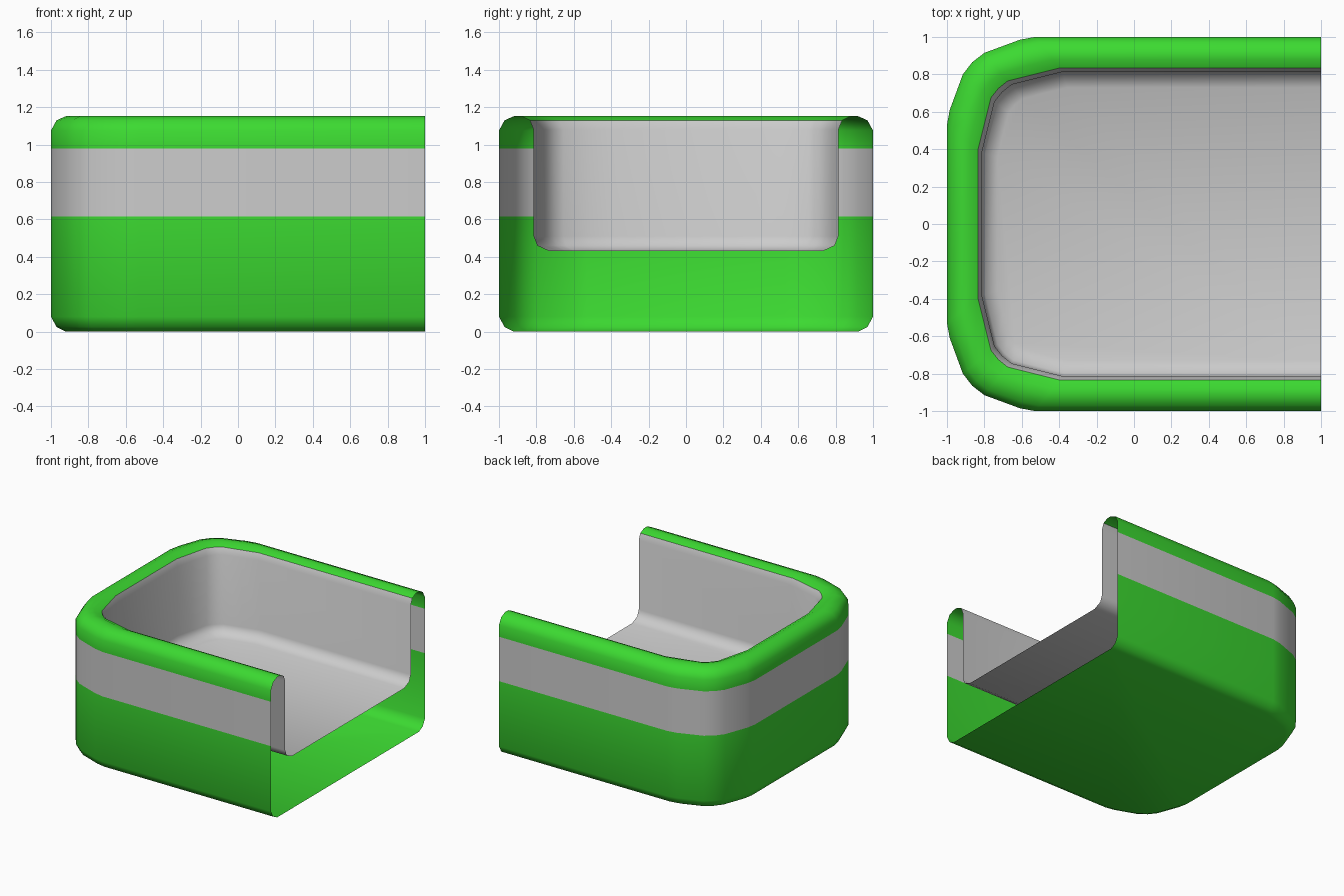
import bpy, bmesh, math

cube = bpy.data.objects.get("Cube")
if cube:
    bpy.data.objects.remove(cube, do_unlink=True)


def material(name, color):
    mat = bpy.data.materials.new(name)
    mat.diffuse_color = (*color, 1)
    mat.use_nodes = True
    bsdf = next(n for n in mat.node_tree.nodes if n.type == 'BSDF_PRINCIPLED')
    bsdf.inputs["Base Color"].default_value = (*color, 1)
    return mat


GREEN = material("bright green", (0.045, 0.70, 0.031))
GREY = material("light grey", (0.60, 0.60, 0.60))

# Half of a rounded corner, as distances from the square corner
OUTER_CORNER = [(0.47, 0), (0.39, 0.015), (0.20, 0.085), (0.135, 0.135)]
INNER_CORNER = [(0.44, 0), (0.30, 0.035), (0.16, 0.07), (0.11, 0.11)]


def outline(r, z, blend, scale):
    """U-shaped outline, open towards +x, with half width r."""
    half = []
    for (a, b), (c, d) in zip(OUTER_CORNER, INNER_CORNER):
        half.append(((a + (c - a) * blend) * scale, (b + (d - b) * blend) * scale))
    corner = half + [(b, a) for a, b in half[-2::-1]]
    front = [(1, -r)] + [(-r + a, -r + b) for a, b in corner]
    back = [(x, -y) for x, y in reversed(front)]
    return [(x, y, z) for x, y in front + back]


def lofted(name, rings, mats, rule, cap_first=False, cap_last=False):
    bm = bmesh.new()
    loops = [[bm.verts.new(p) for p in outline(*ring)] for ring in rings]
    for low, high in zip(loops, loops[1:]):
        for i in range(len(low) - 1):
            bm.faces.new((low[i], high[i], high[i + 1], low[i + 1]))
    if cap_first:
        bm.faces.new(loops[0])
    if cap_last:
        bm.faces.new(list(reversed(loops[-1])))
    for f in bm.faces:
        f.material_index = rule(f.calc_center_median().z)
    mesh = bpy.data.meshes.new(name)
    bm.to_mesh(mesh)
    bm.free()
    for m in mats:
        mesh.materials.append(m)
    ob = bpy.data.objects.new(name, mesh)
    bpy.context.collection.objects.link(ob)
    bpy.ops.object.select_all(action='DESELECT')
    ob.select_set(True)
    bpy.context.view_layer.objects.active = ob
    bpy.ops.object.shade_smooth_by_angle(angle=math.radians(50))


# Outer shell: underside, walls with a grey band, and rolled rim
lofted("outer_shell", [
    (0.92, 0.0, 0, 0.83), (0.97, 0.025, 0, 0.93), (1, 0.08, 0, 1),
    (1, 0.615, 0, 1), (1, 0.98, 0, 1), (1, 1.075, 0, 1),
    (0.97, 1.13, 0.2, 1), (0.92, 1.152, 0.5, 1),
    (0.88, 1.152, 0.8, 1), (0.835, 1.13, 1, 1),
], [GREEN, GREY], lambda z: int(0.615 < z < 0.98), cap_first=True)

# Inner liner: walls curving into the raised floor
lofted("inner_liner", [
    (0.835, 1.13, 1, 1), (0.815, 1.08, 1, 1), (0.815, 0.51, 1, 1),
    (0.795, 0.46, 1, 0.95), (0.73, 0.43, 1, 0.85),
], [GREY], lambda z: 0, cap_last=True)
